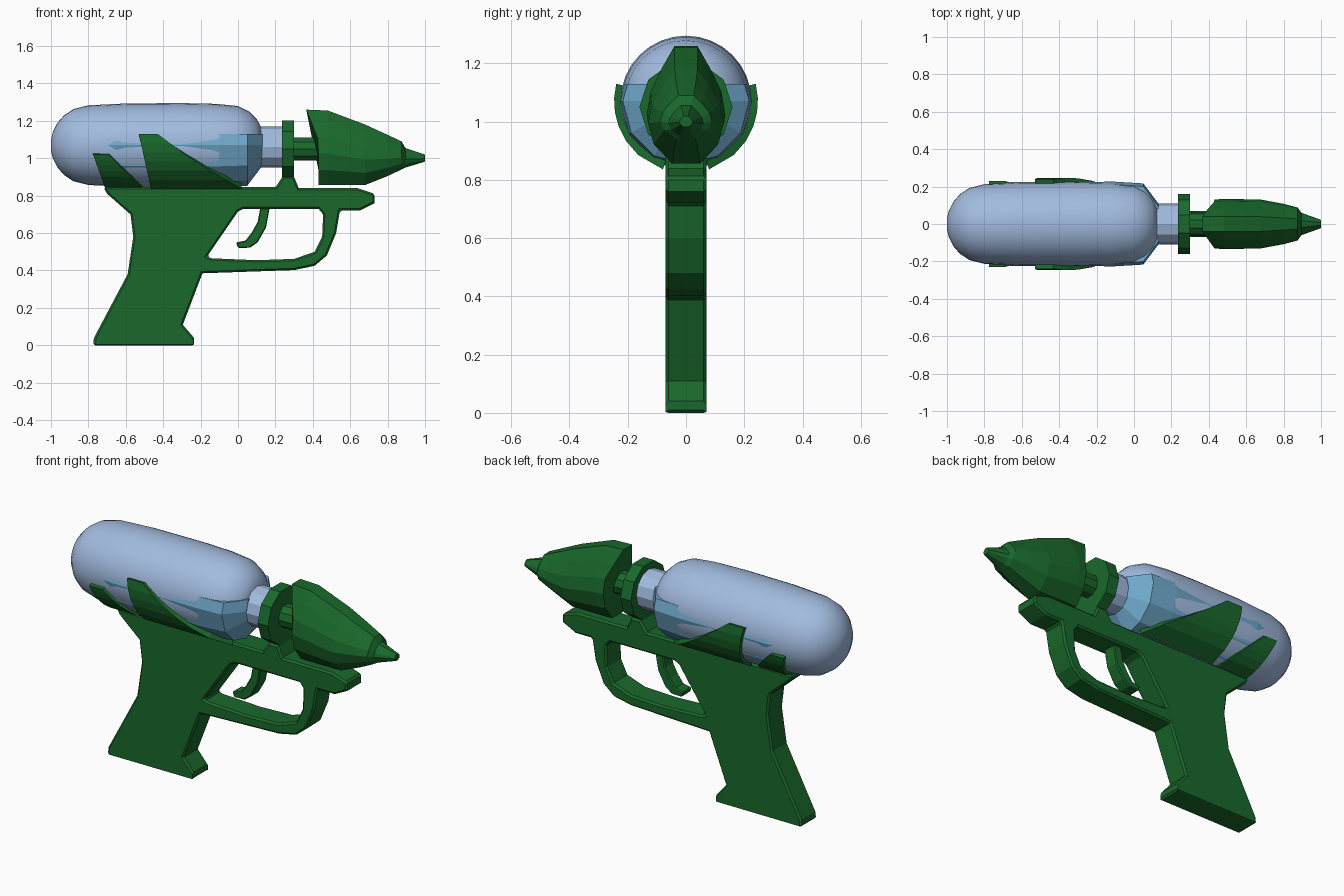
import bpy, bmesh
from math import sin, cos, pi, sqrt

if "Cube" in bpy.data.objects:
    bpy.data.objects.remove(bpy.data.objects["Cube"])


def material(name, rgb):
    m = bpy.data.materials.new(name)
    m.diffuse_color = (*rgb, 1)
    m.use_nodes = True
    m.node_tree.nodes["Principled BSDF"].inputs["Base Color"].default_value = m.diffuse_color
    return m


GREEN = material("green_plastic", (0.01, 0.14, 0.025))
CLEAR = material("tank_plastic", (0.36, 0.5, 0.74))
WATER = material("water", (0.16, 0.4, 0.6))


def finish(name, bm, mat, smooth=False):
    bmesh.ops.recalc_face_normals(bm, faces=bm.faces[:])
    for f in bm.faces:
        f.smooth = smooth
    me = bpy.data.meshes.new(name)
    bm.to_mesh(me)
    bm.free()
    me.materials.append(mat)
    ob = bpy.data.objects.new(name, me)
    bpy.context.collection.objects.link(ob)
    return ob


def loft(rings):
    """Skin a list of equal-length point rings and cap both ends."""
    bm = bmesh.new()
    vs = [[bm.verts.new(p) for p in r] for r in rings]
    n = len(vs[0])
    for a, b in zip(vs, vs[1:]):
        for i in range(n):
            j = (i + 1) % n
            bm.faces.new((a[i], a[j], b[j], b[i]))
    bm.faces.new(vs[0])
    bm.faces.new(vs[-1])
    return bm


def lathe(profile, n, zc, phase=0):
    """Revolve (x, radius) points about a line along x at height zc."""
    return loft([[(x, r * cos(2 * pi * i / n + phase), zc + r * sin(2 * pi * i / n + phase))
                  for i in range(n)] for x, r in profile])


def plate(name, loops, half, bevel):
    """Extrude an x-z outline (further loops are holes) to +-half in y."""
    bm = bmesh.new()
    edges = []
    for pts in loops:
        vs = [bm.verts.new((x, -half, z)) for x, z in pts]
        edges += [bm.edges.new((vs[i - 1], vs[i])) for i in range(len(vs))]
    bmesh.ops.triangle_fill(bm, edges=edges, use_beauty=True, normal=(0, -1, 0))
    ext = bmesh.ops.extrude_face_region(bm, geom=bm.faces[:])
    bmesh.ops.translate(bm, vec=(0, 2 * half, 0),
                        verts=[v for v in ext["geom"] if isinstance(v, bmesh.types.BMVert)])
    ob = finish(name, bm, GREEN)
    b = ob.modifiers.new("bevel", 'BEVEL')
    b.width, b.segments, b.limit_method, b.angle_limit = bevel, 1, 'ANGLE', 1.2
    return ob


# Grip, rail and trigger guard in one plate
outline = [(-.72, .845), (.2, .845), (.237, .9), (.3, .9), (.325, .84), (.64, .84), (.73, .81),
           (.73, .76), (.65, .72), (.545, .72), (.525, .6), (.475, .48), (.41, .425), (.3, .402),
           (-.19, .385), (-.295, .11), (-.235, .04), (-.235, 0), (-.775, 0), (-.77, .04),
           (-.59, .38), (-.56, .58), (-.575, .7), (-.7, .81)]
hole = [(-.165, .475), (0, .715), (.03, .73), (.43, .73), (.455, .7), (.45, .58), (.41, .5),
        (.3, .462), (.1, .455), (-.14, .465)]
plate("grip_and_guard", [outline, hole], .07, .01)

# Trigger
plate("trigger", [[(.17, .74), (.15, .63), (.105, .55), (.065, .522), (0, .52), (-.01, .55),
                   (.04, .56), (.075, .605), (.105, .66), (.12, .74)]], .04, .006)

# Tank shell
tank = [(-1, .03), (-.99, .07), (-.965, .12), (-.93, .16), (-.88, .193), (-.8, .213), (-.6, .223),
        (-.3, .225), (-.12, .221), (0, .209), (.06, .18), (.1, .14), (.122, .1)]
finish("tank", lathe(tank, 32, 1.07), CLEAR, True)

# Water: faceted, just touching the shell, cut level on top
bm = lathe([(-.96, .09), (-.86, .195), (-.65, .225), (-.1, .226), (.05, .217), (.13, .11)], 12, 1.07)
cut = bmesh.ops.bisect_plane(bm, geom=bm.verts[:] + bm.edges[:] + bm.faces[:],
                             plane_co=(0, 0, 1.13), plane_no=(0, 0, 1), clear_outer=True)
bmesh.ops.holes_fill(bm, edges=[e for e in bm.edges if e.is_boundary], sides=0)
finish("water", bm, WATER)

# Neck, collar and rod
finish("tank_neck", lathe([(.1, .11), (.24, .11)], 12, 1.06), CLEAR)
finish("collar", lathe([(.235, .16), (.3, .16)], 10, 1.05), GREEN)
finish("nozzle_rod", lathe([(.29, .065), (.45, .065)], 10, 1.05), GREEN)

# Nozzle: lofted sections (x, bottom z, top z, half width), back edge raked at the top
half = [(.37, 0), (.85, .2), (1, .42), (.9, .62), (.6, .83), (.3, 1)]
section = half + [(-w, t) for w, t in reversed(half)]
stations = [(.43, .857, 1.26, .13), (.48, .857, 1.255, .135), (.68, .857, 1.18, .13),
            (.8, .905, 1.125, .108), (.875, .94, 1.09, .088), (.895, .95, 1.055, .06),
            (1, .982, 1.02, .022)]
rings = []
for k, (x, lo, hi, w) in enumerate(stations):
    rings.append([(x - (.065 * max(0, (t - .6) / .4) if k == 0 else 0), w * a, lo + (hi - lo) * t)
                  for a, t in section])
finish("nozzle", loft(rings), GREEN)


# Fins curving up both sides of the tank
def fin(name, r, rows):
    rings = []
    for z, xb, xf in rows:
        d = z - 1.07
        yo = sqrt(r * r - d * d)
        k = (r - .03) / r
        inner = (yo * k, 1.07 + d * k)
        rings.append([(xb, yo, z), (xf, yo, z), (xf, *inner), (xb, *inner)])
    ob = finish(name, loft(rings), GREEN)
    m = ob.modifiers.new("mirror", 'MIRROR')
    m.use_axis = (False, True, False)


def fin_rows(z0, z1, back, front, bulge, n=6):
    rows = []
    for i in range(n + 1):
        t = i / n
        rows.append((z0 + (z1 - z0) * t, back[0] + (back[1] - back[0]) * t,
                     front[0] + (front[1] - front[0]) * t - bulge * sin(pi * t)))
    return rows


fin("rear_fins", .235, fin_rows(.84, 1.02, (-.71, -.775), (-.51, -.69), 0))
fin("side_fins", .247, fin_rows(.836, 1.13, (-.465, -.53), (.02, -.43), .02))
